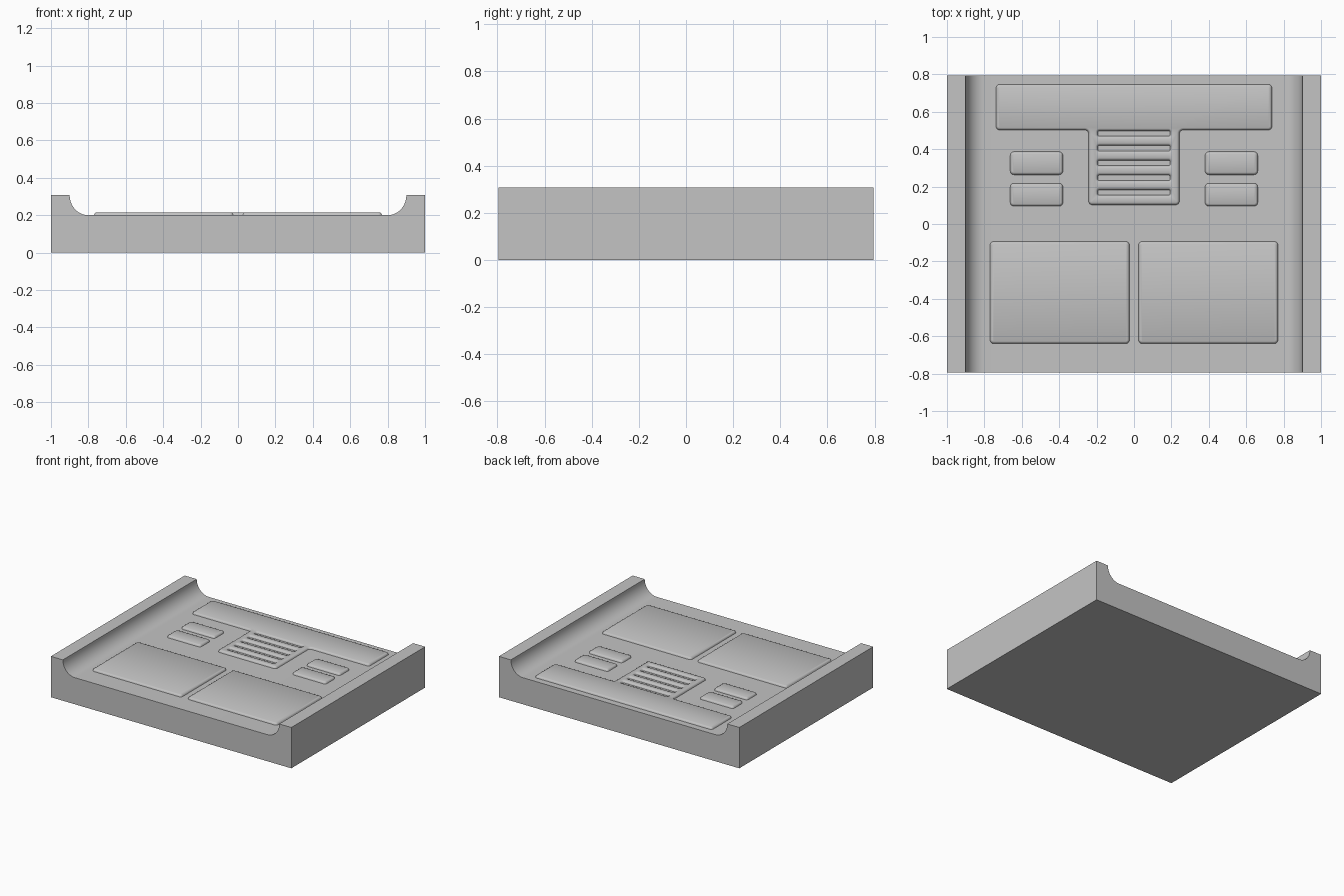
import bpy, bmesh, math
from mathutils import Vector

if "Cube" in bpy.data.objects:
    bpy.data.objects.remove(bpy.data.objects["Cube"])

HALF_Y, RIM, BED, TOP = 0.795, 0.307, 0.20, 0.215

grey = bpy.data.materials.new("plain grey")
grey.diffuse_color = (0.55, 0.55, 0.55, 1)
grey.use_nodes = True
grey.node_tree.nodes["Principled BSDF"].inputs["Base Color"].default_value = grey.diffuse_color


def finish(name, bm, angle):
    bmesh.ops.recalc_face_normals(bm, faces=bm.faces[:])
    mesh = bpy.data.meshes.new(name)
    bm.to_mesh(mesh)
    bm.free()
    mesh.materials.append(grey)
    ob = bpy.data.objects.new(name, mesh)
    bpy.context.collection.objects.link(ob)
    bpy.context.view_layer.objects.active = ob
    ob.select_set(True)
    bpy.ops.object.shade_smooth_by_angle(angle=math.radians(angle))
    ob.select_set(False)


def rounded(corners, inset, radius, steps=5):
    """Outline moved to its left by inset, with every corner rounded."""
    pts, n = [], len(corners)
    for i in range(n):
        p = Vector(corners[i])
        a = (p - Vector(corners[i - 1])).normalized()
        b = (Vector(corners[(i + 1) % n]) - p).normalized()
        turn = a.x * b.y - a.y * b.x
        r = max(radius - inset * (1 if turn > 0 else -1), 0.003)
        p = p + (Vector((-a.y, a.x)) + Vector((-b.y, b.x))) * inset
        centre = p - a * r + b * r
        for k in range(steps + 1):
            t = k / steps * math.pi / 2
            pts.append(centre - b * r * math.cos(t) + a * r * math.sin(t))
    return pts


def rect(x0, x1, y0, y1):
    return [(x0, y0), (x1, y0), (x1, y1), (x0, y1)]


def raised_panel(name, outline, holes=()):
    """Low plate with softly rounded edges; holes run clockwise."""
    bm = bmesh.new()
    profile = [(0, BED - 0.001), (0.002, BED + 0.006),
               (0.006, BED + 0.012), (0.013, TOP)]
    rim_edges = []
    for loop, radius in [(outline, 0.02)] + [(h, 0.008) for h in holes]:
        rings = [[bm.verts.new((p.x, p.y, z)) for p in rounded(loop, d, radius)]
                 for d, z in profile]
        n = len(rings[0])
        for lo, hi in zip(rings, rings[1:]):
            for i in range(n):
                j = (i + 1) % n
                bm.faces.new((lo[i], lo[j], hi[j], hi[i]))
        rim_edges += [bm.edges.get((rings[-1][i], rings[-1][(i + 1) % n]))
                      for i in range(n)]
    bmesh.ops.triangle_fill(bm, edges=rim_edges, use_beauty=True,
                            normal=(0, 0, 1))
    finish(name, bm, 40)


# Tray: channel profile with two rims and concave fillets
right = [(1, 0), (1, RIM), (0.9, RIM)]
for k in range(1, 17):
    t = k / 16 * math.pi / 2
    right.append((0.8 + 0.1 * math.cos(t), RIM - (RIM - BED) * math.sin(t)))
profile = right + [(-x, z) for x, z in reversed(right)]
bm = bmesh.new()
face = bm.faces.new([bm.verts.new((x, -HALF_Y, z)) for x, z in profile])
res = bmesh.ops.extrude_face_region(bm, geom=[face])
bmesh.ops.translate(bm, vec=(0, 2 * HALF_Y, 0),
                    verts=[v for v in res["geom"] if isinstance(v, bmesh.types.BMVert)])
finish("tray", bm, 30)

# Paired panels on both sides
for side, s in (("left", -1), ("right", 1)):
    def pair(x0, x1, y0, y1):
        return rect(min(s * x0, s * x1), max(s * x0, s * x1), y0, y1)
    raised_panel(side + "_large_panel", pair(0.024, 0.77, -0.64, -0.093))
    raised_panel(side + "_upper_pad", pair(0.38, 0.662, 0.263, 0.387))
    raised_panel(side + "_lower_pad", pair(0.38, 0.662, 0.095, 0.218))

# T-shaped panel with a vent of five grooves
tee = [(-0.243, 0.102), (0.243, 0.102), (0.243, 0.502), (0.738, 0.502),
       (0.738, 0.747), (-0.738, 0.747), (-0.738, 0.502), (-0.243, 0.502)]
grooves = [rect(-0.193, 0.193, y - 0.028, y)[::-1]
           for y in (0.498 - 0.079 * i for i in range(5))]
raised_panel("vent_panel", tee, grooves)
